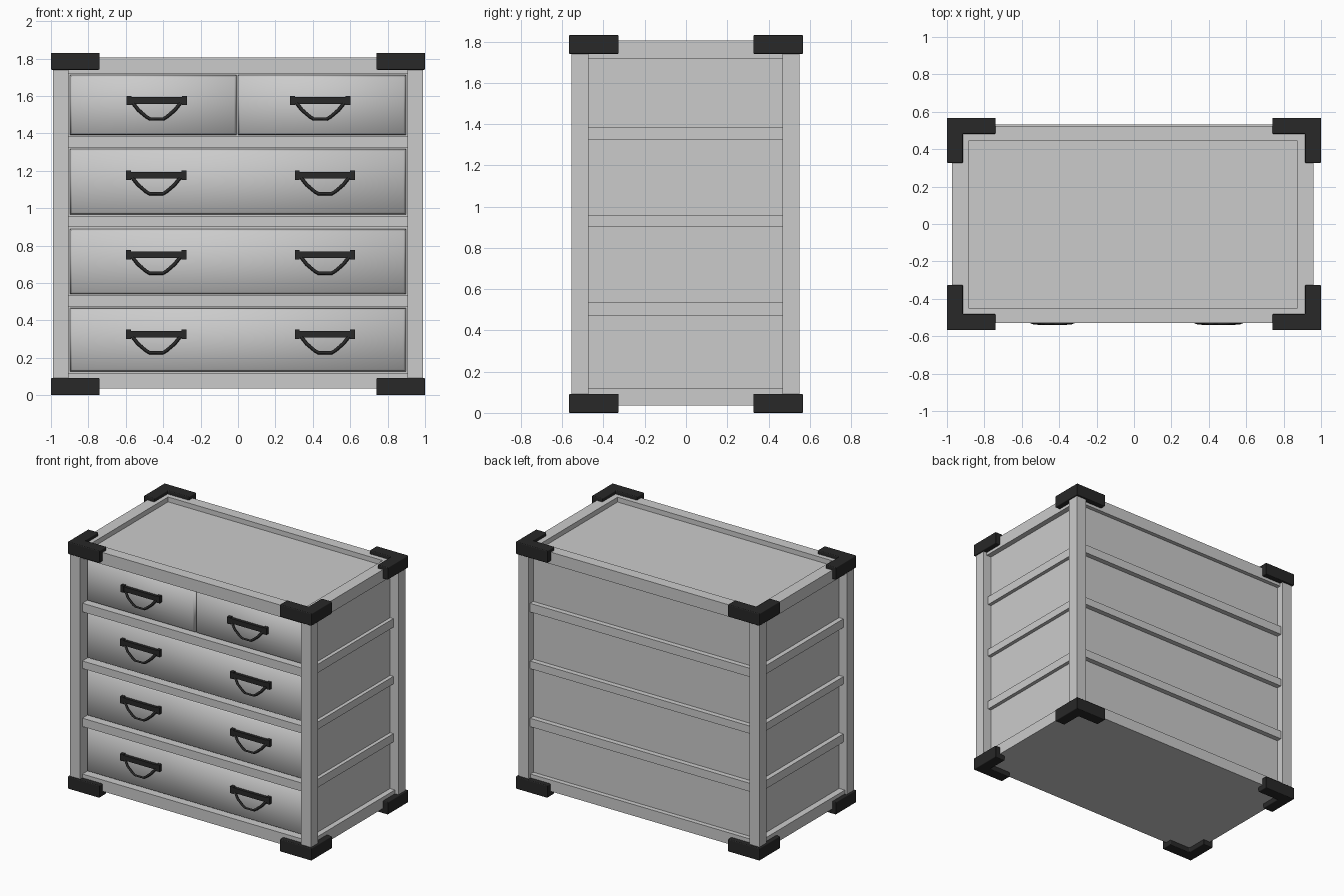
import bpy, bmesh
from mathutils import Vector

old = bpy.data.objects.get("Cube")
if old:
    bpy.data.objects.remove(old, do_unlink=True)


def material(name, rgb):
    m = bpy.data.materials.new(name)
    m.use_nodes = True
    m.diffuse_color = (*rgb, 1)
    m.node_tree.nodes["Principled BSDF"].inputs["Base Color"].default_value = (*rgb, 1)
    return m


GREY = material("light_grey", (0.6, 0.6, 0.6))
DARK = material("charcoal", (0.021, 0.021, 0.021))


def finish(name, bm, mat):
    bmesh.ops.recalc_face_normals(bm, faces=bm.faces[:])
    me = bpy.data.meshes.new(name)
    bm.to_mesh(me)
    bm.free()
    me.materials.append(mat)
    ob = bpy.data.objects.new(name, me)
    bpy.context.collection.objects.link(ob)
    return ob


def add_box(bm, lo, hi):
    lo, hi = Vector(lo), Vector(hi)
    for v in bmesh.ops.create_cube(bm, size=1)["verts"]:
        v.co = (lo + hi) / 2 + v.co * (hi - lo)


def box(name, lo, hi):
    bm = bmesh.new()
    add_box(bm, lo, hi)
    finish(name, bm, GREY)


# Carcass: core whose faces are the back and recessed top panels, plus side panels
box("carcass", (-0.92, -0.45, 0.05), (0.915, 0.495, 1.77))
box("right_panel", (-0.925, -0.49, 0.05), (-0.906, 0.49, 1.75))
box("left_panel", (0.906, -0.49, 0.05), (0.92, 0.49, 1.75))
box("bottom_slab", (-0.972, -0.53, 0.036), (0.96, 0.53, 0.12))

# Rails ringing the body at every level; the top ring is the wider rim
LEVELS = {"lower": (0.472, 0.534), "middle": (0.902, 0.958),
          "upper": (1.322, 1.386), "top": (1.718, 1.806)}
for level, (z0, z1) in LEVELS.items():
    left, right, back = (0.96, -0.972, 0.525) if level == "top" else (0.947, -0.96, 0.533)
    bm = bmesh.new()
    add_box(bm, (right, -0.53, z0), (left, -0.448, z1))
    add_box(bm, (right, 0.445, z0), (left, back, z1))
    add_box(bm, (right, -0.448, z0), (-0.885, 0.445, z1))
    add_box(bm, (0.875, -0.448, z0), (left, 0.445, z1))
    finish(level + "_rails", bm, GREY)

# Corner posts and the L-shaped dark corner guards at their ends
OUTLINE = [(1, 0.568), (0.74, 0.568), (0.74, 0.482),
           (0.915, 0.482), (0.915, 0.326), (1, 0.326)]
for sx, side in ((-1, "right"), (1, "left")):
    for sy, end, y0, y1 in ((-1, "front", -0.556, -0.472), (1, "back", 0.467, 0.551)):
        x0, x1 = sorted((sx * 0.905, sx * 0.988))
        box(f"{end}_{side}_post", (x0, y0, 0.04), (x1, y1, 1.8))
        for z0, z1, tag in ((0, 0.092, "bottom"), (1.74, 1.831, "top")):
            bm = bmesh.new()
            face = bm.faces.new([bm.verts.new((sx * x, sy * y, z0)) for x, y in OUTLINE])
            for v in bmesh.ops.extrude_face_region(bm, geom=[face])["geom"]:
                if isinstance(v, bmesh.types.BMVert):
                    v.co.z = z1
            for f in bm.faces:
                f.smooth = True
            guard = finish(f"{tag}_{end}_{side}_guard", bm, DARK)
            bev = guard.modifiers.new("soft_edges", "BEVEL")
            bev.width, bev.segments, bev.harden_normals = 0.006, 3, True


# Drawer fronts: raised panel with a two-step sloped rim, smooth shaded all over
def drawer(name, x0, x1, z0, z1):
    bm = bmesh.new()
    add_box(bm, (x0, -0.462, z0), (x1, -0.42, z1))
    front = min(bm.faces, key=lambda f: f.calc_center_median().y)
    for thickness, depth in ((0.006, 0.026), (0.01, 0.012)):
        bmesh.ops.inset_region(bm, faces=[front], thickness=thickness, depth=depth)
    for f in bm.faces:
        f.smooth = True
    finish(name, bm, GREY)


# Handle: back bar with end blocks and a bowed pull
def handle(name, x, z):
    bm = bmesh.new()
    add_box(bm, (x - 0.145, -0.522, z - 0.017), (x + 0.145, -0.495, z + 0.019))
    for s in (-1, 1):
        add_box(bm, (x + s * 0.148 - 0.013, -0.526, z - 0.024),
                (x + s * 0.148 + 0.013, -0.495, z + 0.026))
    finish(name + "_bar", bm, DARK)
    half = [(0.128, -0.516, -0.012), (0.098, -0.528, -0.05),
            (0.055, -0.531, -0.086), (0.035, -0.531, -0.098)]
    path = [(-a, y, h) for a, y, h in half] + half[::-1]
    cu = bpy.data.curves.new(name + "_pull", "CURVE")
    cu.dimensions = "3D"
    cu.bevel_depth, cu.bevel_resolution, cu.use_fill_caps = 0.0095, 0, True
    sp = cu.splines.new("POLY")
    sp.points.add(len(path) - 1)
    for p, (a, y, h) in zip(sp.points, path):
        p.co = (x + a, y, z + h, 1)
    cu.materials.append(DARK)
    bpy.context.collection.objects.link(bpy.data.objects.new(name + "_pull", cu))


for name, z0, z1, hz in (("bottom", 0.126, 0.467, 0.325), ("lower", 0.54, 0.888, 0.75),
                         ("middle", 0.966, 1.316, 1.175)):
    drawer(name + "_drawer", -0.897, 0.897, z0, z1)
    handle(name + "_right_handle", -0.437, hz)
    handle(name + "_left_handle", 0.465, hz)
for side, x0, x1, hx in (("right", -0.897, -0.008, -0.435), ("left", 0, 0.897, 0.44)):
    drawer(f"top_{side}_drawer", x0, x1, 1.391, 1.711)
    handle(f"top_{side}_handle", hx, 1.575)
